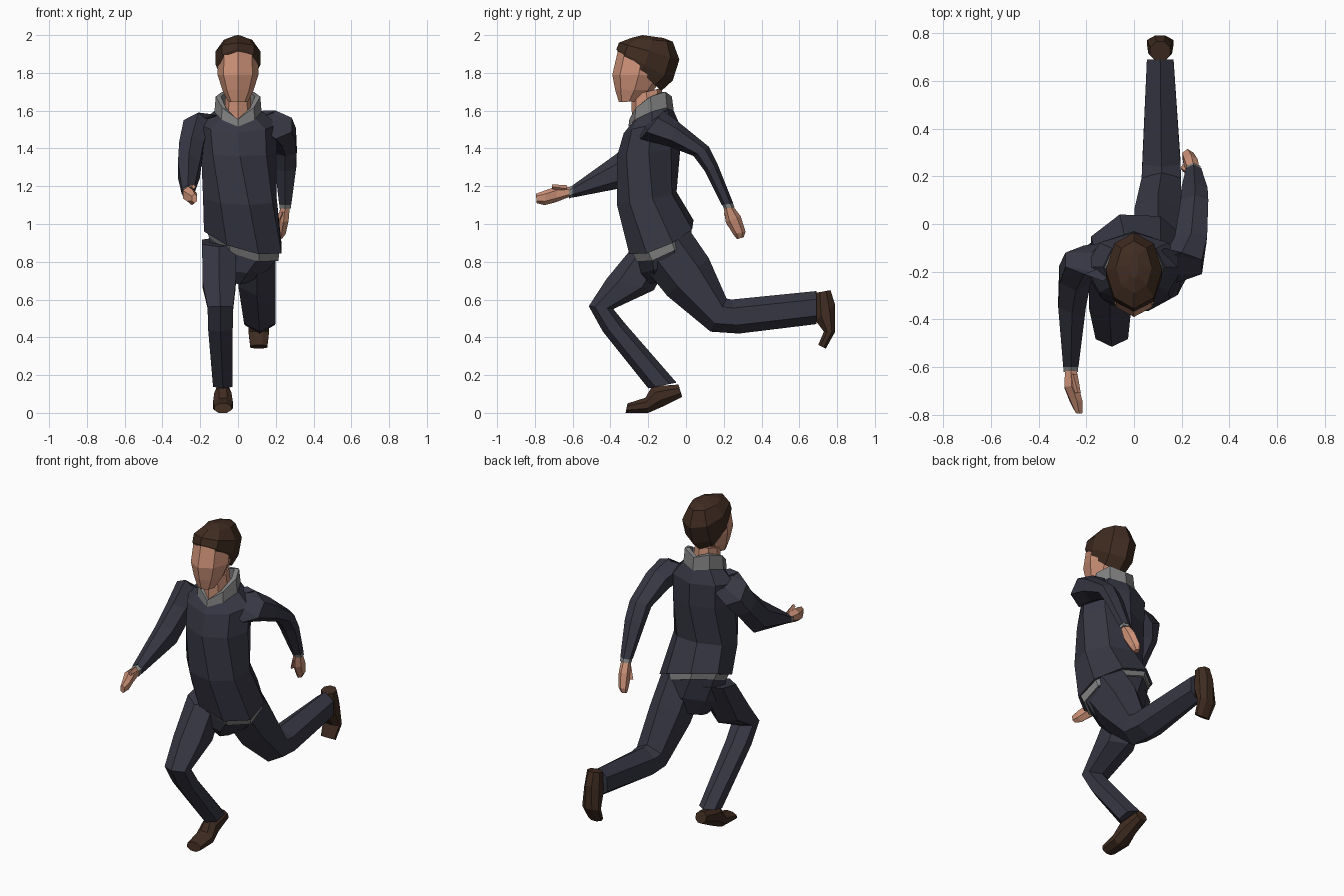
import bpy, bmesh, math
from mathutils import Vector


def material(name, rgb):
    m = bpy.data.materials.new(name)
    m.diffuse_color = (*rgb, 1)
    return m


NAVY = material("navy cloth", (0.038, 0.038, 0.058))
GREY = material("grey shirt", (0.22, 0.22, 0.22))
SKIN = material("skin", (0.62, 0.29, 0.19))
BROWN = material("dark brown", (0.050, 0.025, 0.015))


def ring_points(ring, n, flat):
    """Ring = front point, back point, half width, [side lift, yaw, roll]."""
    p1, p2, hw, lift, uy, uz = (*ring, 0, 0, 0)[:6]
    p1, p2 = Vector(p1), Vector(p2)
    mid, v, u = (p1 + p2) / 2, (p1 - p2) / 2, Vector((hw, uy, uz))
    ang = [2 * math.pi * (i + (0.5 if flat else 0)) / n for i in range(n)]
    cm = max(abs(math.cos(a)) for a in ang)
    sm = max(abs(math.sin(a)) for a in ang)
    return [mid + v * math.cos(a) / cm + u * math.sin(a) / sm
            + Vector((0, 0, lift * abs(math.sin(a)))) for a in ang]


def loft(name, rings, mat, n=6, flat=False, caps=True):
    bm = bmesh.new()
    rows = [[bm.verts.new(p) for p in ring_points(r, n, flat)] for r in rings]
    for a, b in zip(rows, rows[1:]):
        for i in range(n):
            j = (i + 1) % n
            bm.faces.new((a[i], a[j], b[j], b[i]))
    if caps:
        bm.faces.new(rows[0])
        bm.faces.new(rows[-1])
    bmesh.ops.recalc_face_normals(bm, faces=bm.faces)
    me = bpy.data.meshes.new(name)
    bm.to_mesh(me)
    bm.free()
    me.materials.append(mat)
    ob = bpy.data.objects.new(name, me)
    bpy.context.collection.objects.link(ob)
    return ob


def side(x, *profile):
    """Rings from side-view edges (y1, z1, y2, z2, half width) at one x."""
    return [((x, a, b), (x, c, d), w) for a, b, c, d, w in profile]


def sleeve(name, rings):
    """Sleeve with a short shirt cuff continuing past its end."""
    loft(name, rings, NAVY)
    a, b = rings[-2], rings[-1]
    step = ((Vector(b[0]) + Vector(b[1])) - (Vector(a[0]) + Vector(a[1]))).normalized() * 0.022
    m = (Vector(b[0]) + Vector(b[1])) / 2
    shrink = [m + (Vector(p) - m) * 0.93 for p in b[:2]]
    loft(name + "_cuff", [(*shrink, b[2] * 0.93),
                          (shrink[0] + step, shrink[1] + step, b[2] * 0.93)], GREY)


# jacket: hips yawed, chest straight
loft("jacket", [
    ((0.11, -0.30, 0.84), (-0.06, 0.04, 1.02), 0.205, 0, 0.06, -0.03),
    ((0.06, -0.365, 1.10), (-0.04, -0.05, 1.17), 0.195, 0, 0.03, 0),
    ((0.01, -0.365, 1.36), (0, -0.03, 1.40), 0.20),
    ((0, -0.33, 1.48), (0, -0.035, 1.53), 0.205, 0.02),
    ((0, -0.29, 1.53), (0, -0.07, 1.61), 0.13, 0.025)], NAVY, 8)

# shirt hem below the jacket, then trouser seat
loft("shirt_hem", [
    ((0.11, -0.285, 0.85), (-0.06, 0.025, 1.02), 0.19, 0, 0.055, -0.03),
    ((0.11, -0.26, 0.80), (-0.05, 0.03, 0.98), 0.18, 0, 0.055, -0.03)], GREY, 8)
loft("trouser_seat", [
    ((0.10, -0.255, 0.81), (-0.05, 0.02, 0.99), 0.178, 0, 0.055, -0.03),
    ((0.05, -0.24, 0.74), (0, 0.03, 0.85), 0.165, 0, 0.04, 0),
    ((0.01, -0.19, 0.68), (0.02, -0.01, 0.74), 0.06)], NAVY, 8)

# trouser legs: one planted in front, one kicked back
loft("front_leg", side(-0.10, (-0.28, 0.88, -0.02, 0.93, 0.09),
                       (-0.42, 0.71, -0.17, 0.65, 0.088))
     + side(-0.093, (-0.515, 0.565, -0.385, 0.55, 0.068),
            (-0.44, 0.43, -0.32, 0.47, 0.065))
     + side(-0.08, (-0.20, 0.13, -0.05, 0.16, 0.052)), NAVY)
loft("back_leg", side(0.10, (-0.245, 0.80, 0.01, 0.98, 0.098),
                      (-0.10, 0.62, 0.12, 0.82, 0.098))
     + side(0.115, (0.13, 0.43, 0.215, 0.605, 0.083),
            (0.28, 0.42, 0.24, 0.60, 0.08))
     + side(0.11, (0.69, 0.47, 0.69, 0.645, 0.056)), NAVY)

# shoes, heel to toe
loft("front_shoe", side(-0.08, (-0.04, 0.15, -0.02, 0.085, 0.035),
                        (-0.18, 0.14, -0.12, 0.035, 0.045),
                        (-0.215, 0.08, -0.20, 0.0, 0.053),
                        (-0.31, 0.05, -0.32, 0.0, 0.045)), BROWN, 8, True)
loft("back_shoe", side(0.11, (0.685, 0.635, 0.765, 0.65, 0.042),
                       (0.685, 0.49, 0.79, 0.57, 0.05),
                       (0.73, 0.43, 0.79, 0.43, 0.055),
                       (0.70, 0.36, 0.74, 0.34, 0.045)), BROWN, 8, True)

# sleeves: one swings forward, one back
sleeve("forward_sleeve", [
    ((-0.13, -0.24, 1.58), (-0.13, -0.08, 1.50), 0.05),
    ((-0.21, -0.21, 1.59), (-0.21, -0.09, 1.43), 0.078),
    ((-0.245, -0.28, 1.46), (-0.25, -0.14, 1.36), 0.065),
    ((-0.26, -0.37, 1.37), (-0.26, -0.29, 1.20), 0.058),
    ((-0.265, -0.60, 1.205), (-0.265, -0.60, 1.14), 0.032)])
sleeve("rear_sleeve", [
    ((0.13, -0.10, 1.60), (0.13, -0.25, 1.50), 0.05),
    ((0.20, -0.12, 1.60), (0.20, -0.24, 1.45), 0.085),
    ((0.24, -0.04, 1.54), (0.235, -0.09, 1.41), 0.068),
    ((0.255, 0.12, 1.41), (0.25, 0.04, 1.36), 0.058),
    ((0.255, 0.17, 1.31), (0.25, 0.10, 1.28), 0.055),
    ((0.25, 0.25, 1.11), (0.25, 0.19, 1.10), 0.032)])

# hands with thumbs
loft("forward_hand", [
    ((-0.265, -0.60, 1.195), (-0.265, -0.60, 1.15), 0.024),
    ((-0.262, -0.68, 1.20), (-0.262, -0.69, 1.115), 0.03),
    ((-0.24, -0.74, 1.18), (-0.245, -0.75, 1.10), 0.025),
    ((-0.23, -0.795, 1.16), (-0.23, -0.79, 1.11), 0.014)], SKIN)
loft("forward_thumb", [
    ((-0.255, -0.63, 1.205), (-0.255, -0.63, 1.17), 0.018),
    ((-0.235, -0.71, 1.21), (-0.235, -0.71, 1.185), 0.012)], SKIN, 4)
loft("rear_hand", [
    ((0.25, 0.245, 1.10), (0.25, 0.20, 1.09), 0.024),
    ((0.24, 0.29, 1.04), (0.24, 0.21, 1.01), 0.028),
    ((0.225, 0.315, 0.96), (0.23, 0.25, 0.945), 0.024),
    ((0.22, 0.305, 0.93), (0.22, 0.27, 0.92), 0.014)], SKIN)
loft("rear_thumb", [
    ((0.235, 0.24, 1.07), (0.235, 0.20, 1.06), 0.016),
    ((0.205, 0.25, 0.995), (0.205, 0.22, 0.99), 0.011)], SKIN, 4)

# neck and open shirt collar
loft("neck", side(0, (-0.285, 1.53, -0.11, 1.58, 0.075),
                  (-0.29, 1.68, -0.13, 1.72, 0.065)), SKIN, 8)
loft("collar", [
    ((0, -0.305, 1.515), (0, -0.065, 1.60), 0.125, 0.035),
    ((0, -0.30, 1.555), (0, -0.075, 1.675), 0.118, 0.06),
    ((0, -0.28, 1.555), (0, -0.10, 1.675), 0.09, 0.06),
    ((0, -0.28, 1.51), (0, -0.10, 1.60), 0.09, 0.03)], GREY, 8, caps=False)

# head and hair cap
loft("head", side(0, (-0.355, 1.645, -0.25, 1.65, 0.052),
                  (-0.375, 1.71, -0.17, 1.71, 0.083),
                  (-0.39, 1.79, -0.11, 1.79, 0.108),
                  (-0.36, 1.92, -0.10, 1.92, 0.104)), SKIN, 8)
loft("hair", side(0, (-0.36, 1.91, -0.13, 1.705, 0.102),
                  (-0.368, 1.925, -0.07, 1.76, 0.118),
                  (-0.355, 1.96, -0.035, 1.87, 0.118),
                  (-0.29, 1.985, -0.07, 1.965, 0.075),
                  (-0.23, 2.0, -0.12, 1.985, 0.02)), BROWN, 8)
